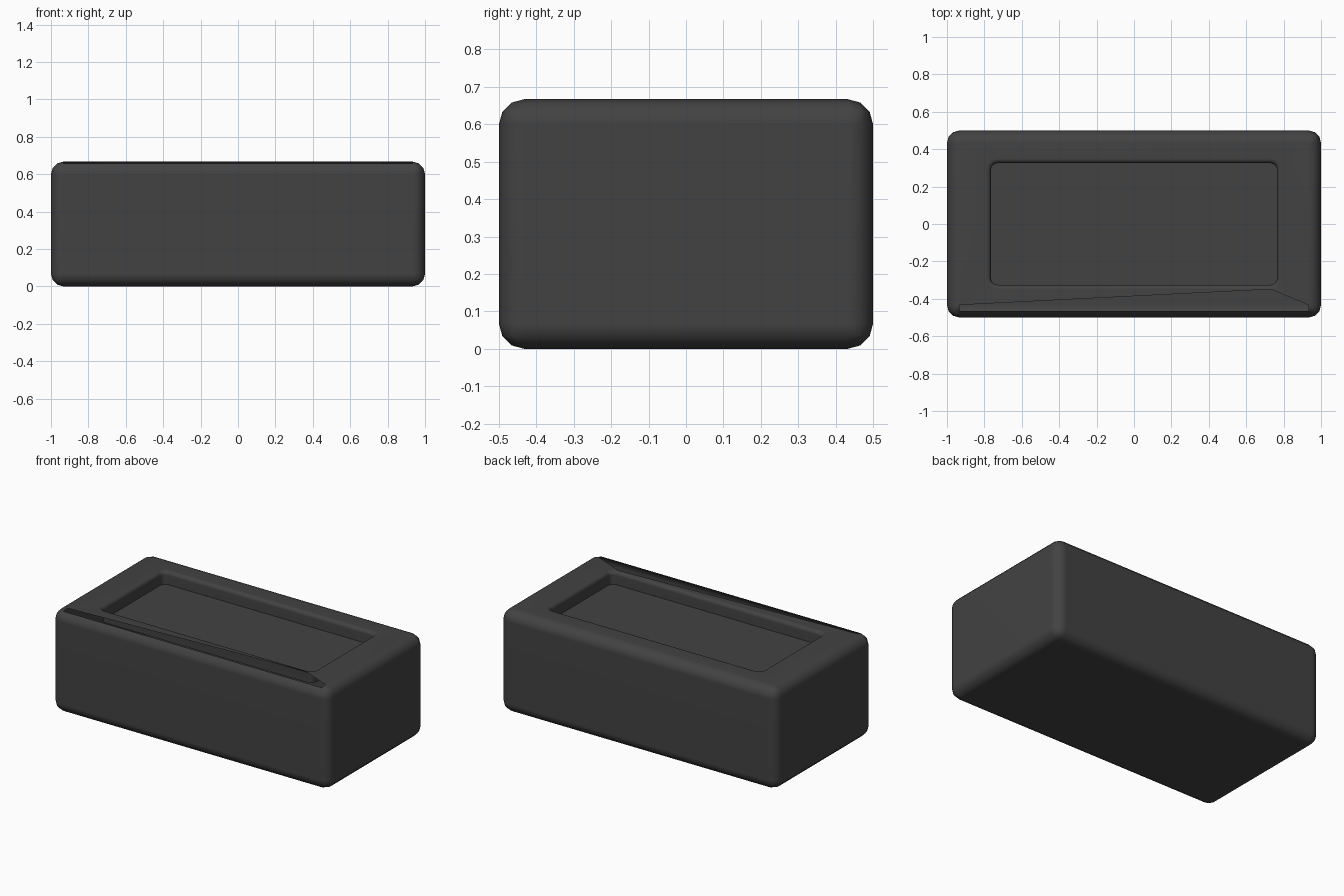
import bpy, bmesh, math

if "Cube" in bpy.data.objects:
    bpy.data.objects.remove(bpy.data.objects["Cube"])

W, D, H = 2.0, 1.0, 0.667      # outer size
R = 0.067                      # outer edge rounding
RIM = 0.024                    # rounding of the recess rim
FLOOR_Z = 0.583                # floor of the recess
CORNERS = [(1, 1), (-1, 1), (-1, -1), (1, -1)]
SEG = 3

bm = bmesh.new()

# Rounded block standing on the ground
bmesh.ops.create_cube(bm, size=1)
for v in bm.verts:
    v.co = (v.co.x * W, v.co.y * D, (v.co.z + 0.5) * H)
bmesh.ops.bevel(bm, geom=bm.edges[:], offset=R, offset_type='OFFSET',
                segments=SEG, profile=0.5, affect='EDGES', clamp_overlap=True)

# Open the top, plus the first rounding strip along the front edge
top = max(bm.faces, key=lambda f: f.calc_center_median().z)
outer = [next(v for v in top.verts if v.co.x * sx > 0 and v.co.y * sy > 0)
         for sx, sy in CORNERS]
front_edge = next(e for e in top.edges if all(v.co.y < 0 for v in e.verts))
bmesh.ops.delete(bm, geom=[top] + [f for f in front_edge.link_faces if f != top],
                 context='FACES_ONLY')


def ring(grow, z):
    """Rounded rectangle of the recess, counter-clockwise from above."""
    hx, hy, r = 0.765 + grow, 0.325 + grow, 0.034 + grow
    verts = []
    for k, (sx, sy) in enumerate(CORNERS):
        for j in range(SEG + 1):
            a = math.radians(90 * k + 90 * j / SEG)
            verts.append(bm.verts.new((sx * (hx - r) + r * math.cos(a),
                                       sy * (hy - r) + r * math.sin(a), z)))
    return verts


# Recess: rounded rim, straight wall, flat floor
rings = []
for i in range(SEG + 1):
    a = math.radians(90 * i / SEG)
    rings.append(ring(RIM * (1 - math.sin(a)), H - RIM * (1 - math.cos(a))))
rings.append(ring(0, FLOOR_Z))
n = len(rings[0])
for a, b in zip(rings, rings[1:]):
    for i in range(n):
        j = (i + 1) % n
        bm.faces.new((a[i], a[j], b[j], b[i]))
bm.faces.new(rings[-1])

# Top border around the recess; the front side leaves a thin open sliver
rim = rings[0]
for k in range(4):
    arc = rim[k * (SEG + 1):(k + 1) * (SEG + 1)]
    for a, b in zip(arc, arc[1:]):
        bm.faces.new((outer[k], b, a))
    following = rim[((k + 1) * (SEG + 1)) % n]
    if k == 2:
        bm.faces.new((outer[k], following, arc[-1]))
    else:
        bm.faces.new((outer[k], outer[(k + 1) % 4], following, arc[-1]))

mesh = bpy.data.meshes.new("recessed_block")
bm.to_mesh(mesh)
bm.free()
block = bpy.data.objects.new("recessed_block", mesh)
bpy.context.collection.objects.link(block)

# One dark grey colour
grey = bpy.data.materials.new("dark grey")
grey.diffuse_color = (0.055, 0.055, 0.055, 1)
grey.use_nodes = True
grey.node_tree.nodes["Principled BSDF"].inputs["Base Color"].default_value = grey.diffuse_color
mesh.materials.append(grey)

# Smooth rounding with flat main faces
bpy.context.view_layer.objects.active = block
block.select_set(True)
bpy.ops.object.shade_smooth_by_angle(angle=math.radians(40))
weighted = block.modifiers.new("flat_faces", 'WEIGHTED_NORMAL')
weighted.keep_sharp = True
